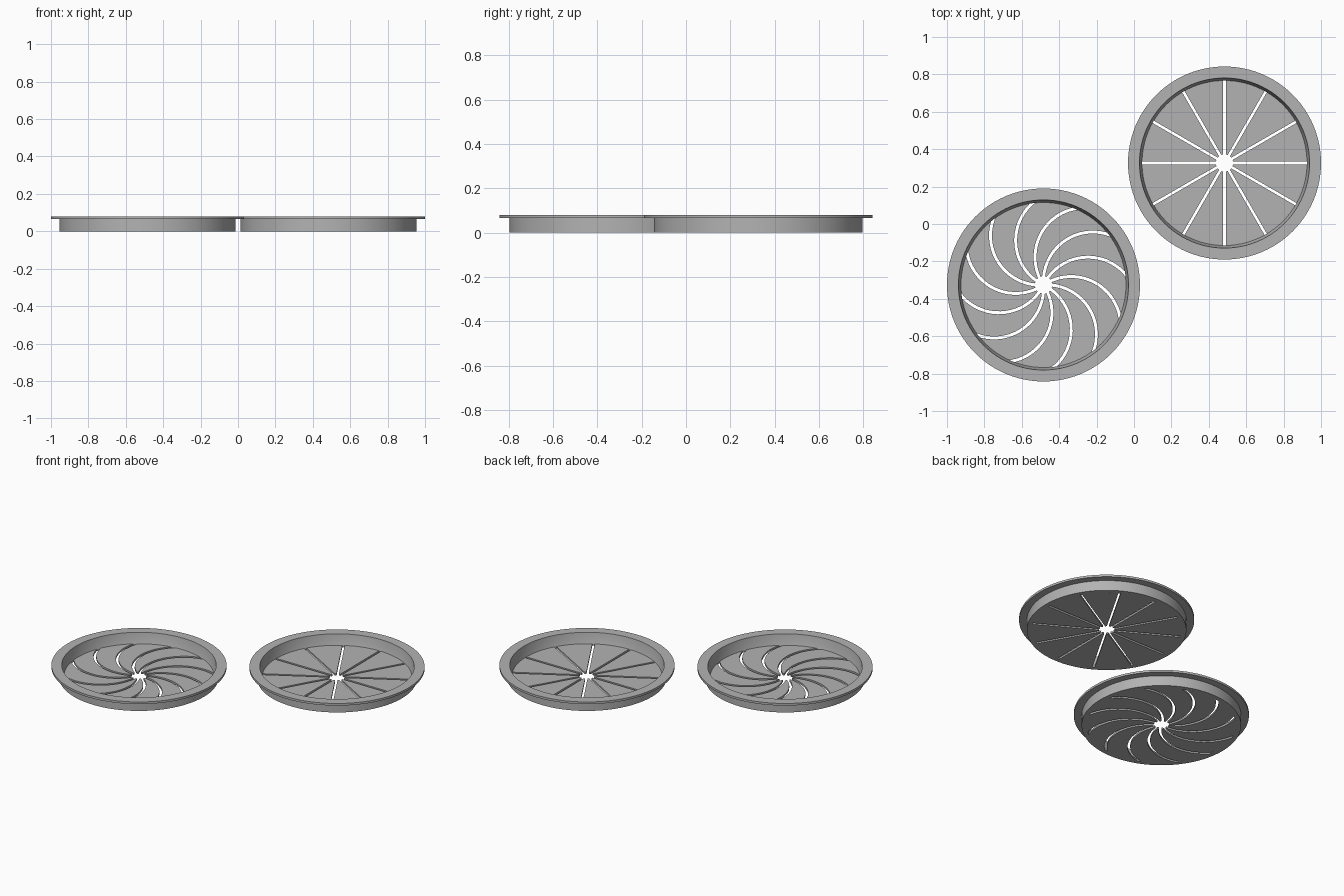
import bpy, bmesh, math

if "Cube" in bpy.data.objects:
    bpy.data.objects.remove(bpy.data.objects["Cube"])

RIM_R, HUB_R, FLOOR_T = 0.441, 0.046, 0.012
SEGS, BLADES = 96, 12

grey = bpy.data.materials.new("plain grey")
grey.diffuse_color = (0.45, 0.45, 0.45, 1)
grey.use_nodes = True
grey.node_tree.nodes["Principled BSDF"].inputs["Base Color"].default_value = grey.diffuse_color


def finish(bm, name, loc):
    bmesh.ops.recalc_face_normals(bm, faces=bm.faces)
    me = bpy.data.meshes.new(name)
    bm.to_mesh(me)
    bm.free()
    me.materials.append(grey)
    ob = bpy.data.objects.new(name, me)
    bpy.context.collection.objects.link(ob)
    ob.location = (loc[0], loc[1], 0)
    bpy.ops.object.select_all(action='DESELECT')
    ob.select_set(True)
    bpy.context.view_layer.objects.active = ob
    bpy.ops.object.shade_smooth_by_angle(angle=math.radians(15))


# Flanged ring: closed profile turned around z
def ring(name, loc):
    profile = [(RIM_R, 0), (0.47, 0), (0.47, 0.066), (0.516, 0.066),
               (0.516, 0.08), (0.455, 0.08), (0.449, 0.04), (RIM_R, FLOOR_T)]
    bm = bmesh.new()
    rows = []
    for i in range(SEGS):
        a = math.tau * i / SEGS
        rows.append([bm.verts.new((r * math.cos(a), r * math.sin(a), z)) for r, z in profile])
    n = len(profile)
    for i in range(SEGS):
        p, q = rows[i], rows[(i + 1) % SEGS]
        for j in range(n):
            k = (j + 1) % n
            bm.faces.new((p[j], q[j], q[k], p[k]))
    finish(bm, name, loc)


# Slotted floor: blades separated by straight or arc-shaped slots of even width
def blades(name, loc, start, width, arc_diameter=None, r_steps=16, a_steps=8):
    bm = bmesh.new()
    step = math.tau / BLADES
    for b in range(BLADES):
        grid = []
        for i in range(r_steps + 1):
            r = HUB_R + (RIM_R - HUB_R) * i / r_steps
            lean = math.asin(r / arc_diameter) if arc_diameter else 0
            half = width / 2 / (r * math.cos(lean))
            a0 = start + b * step - lean + half
            a1 = a0 + step - 2 * half
            row = []
            for j in range(a_steps + 1):
                a = a0 + (a1 - a0) * j / a_steps
                row.append(bm.verts.new((r * math.cos(a), r * math.sin(a), 0)))
            grid.append(row)
        for i in range(r_steps):
            for j in range(a_steps):
                bm.faces.new((grid[i][j], grid[i + 1][j], grid[i + 1][j + 1], grid[i][j + 1]))
    # thicken upward, keeping the underside
    top = bmesh.ops.extrude_face_region(bm, geom=bm.faces[:], use_keep_orig=True)
    for v in (g for g in top["geom"] if isinstance(g, bmesh.types.BMVert)):
        v.co.z = FLOOR_T
    finish(bm, name, loc)


spiral_at, straight_at = (-0.484, -0.326), (0.484, 0.326)
ring("spiral_cover_ring", spiral_at)
blades("spiral_cover_blades", spiral_at, math.radians(4), 0.016, arc_diameter=0.53)
ring("straight_cover_ring", straight_at)
blades("straight_cover_blades", straight_at, 0, 0.014)
